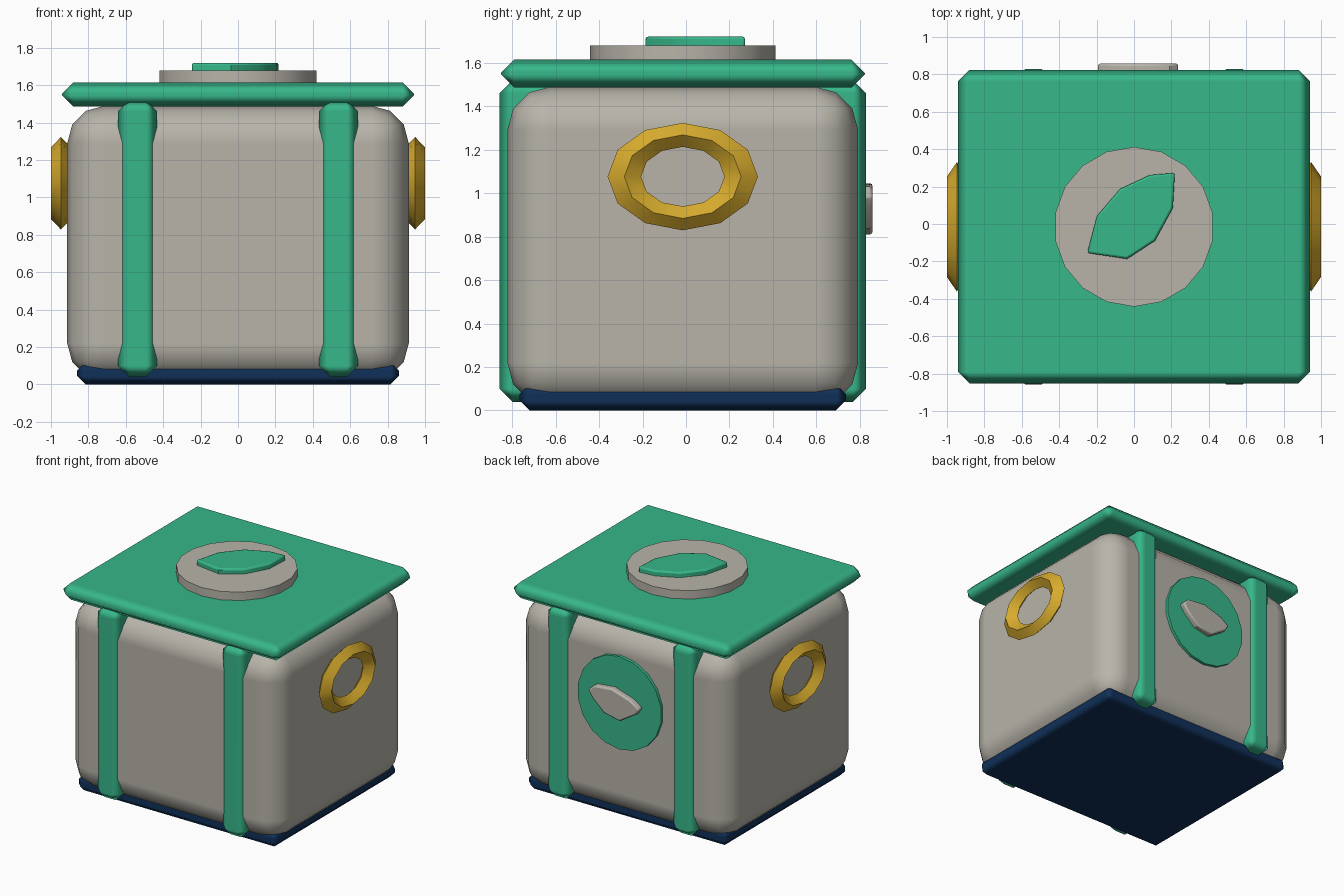
import bpy, bmesh, math
from mathutils import Matrix, Vector

if "Cube" in bpy.data.objects:
    bpy.data.objects.remove(bpy.data.objects["Cube"])


def material(name, rgb):
    m = bpy.data.materials.new(name)
    m.diffuse_color = (*rgb, 1)
    m.use_nodes = True
    m.node_tree.nodes["Principled BSDF"].inputs["Base Color"].default_value = m.diffuse_color
    return m


GREEN = material("jade green", (0.038, 0.474, 0.254))
STONE = material("warm grey", (0.479, 0.456, 0.402))
GOLD = material("gold", (0.68, 0.41, 0.027))
NAVY = material("navy", (0.005, 0.03, 0.1))


def finish(name, bm, mat):
    bmesh.ops.recalc_face_normals(bm, faces=bm.faces)
    me = bpy.data.meshes.new(name)
    bm.to_mesh(me)
    bm.free()
    me.materials.append(mat)
    ob = bpy.data.objects.new(name, me)
    bpy.context.collection.objects.link(ob)
    return ob


def smooth_by_angle(ob, deg):
    bpy.ops.object.select_all(action='DESELECT')
    ob.select_set(True)
    bpy.context.view_layer.objects.active = ob
    bpy.ops.object.shade_smooth_by_angle(angle=math.radians(deg))


def bevel_box(name, lo, hi, width, segments, mat):
    lo, hi = Vector(lo), Vector(hi)
    bm = bmesh.new()
    bmesh.ops.create_cube(bm, size=1, matrix=Matrix.Translation((lo + hi) / 2)
                          @ Matrix.Diagonal((*(hi - lo), 1)))
    ob = finish(name, bm, mat)
    for p in ob.data.polygons:
        p.use_smooth = True
    mod = ob.modifiers.new("bevel", 'BEVEL')
    mod.width, mod.segments = width, segments
    mod.harden_normals = True
    return ob


def plate(name, points, depth, matrix, mat, bevel=0.0):
    # flat outline pulled up along local z
    bm = bmesh.new()
    face = bm.faces.new([bm.verts.new((x, y, 0)) for x, y in points])
    ext = bmesh.ops.extrude_face_region(bm, geom=[face])
    verts = [g for g in ext["geom"] if isinstance(g, bmesh.types.BMVert)]
    bmesh.ops.translate(bm, verts=verts, vec=(0, 0, depth))
    bmesh.ops.transform(bm, matrix=matrix, verts=bm.verts)
    ob = finish(name, bm, mat)
    if bevel:
        mod = ob.modifiers.new("bevel", 'BEVEL')
        mod.width, mod.segments = bevel, 2
        mod.limit_method = 'ANGLE'
        mod.angle_limit = math.radians(60)
    smooth_by_angle(ob, 30)
    return ob


def circle(r, n):
    return [(r * math.sin(i * math.tau / n), r * math.cos(i * math.tau / n)) for i in range(n)]


CY = -0.015

# main box, base and lid
bevel_box("body", (-0.913, -0.822, 0.02), (0.913, 0.792, 1.49), 0.2, 3, STONE)
bevel_box("base", (-0.86, -0.765, 0), (0.86, 0.735, 0.12), 0.045, 1, NAVY)
bevel_box("lid", (-0.942, -0.852, 1.485), (0.942, 0.823, 1.615), 0.062, 1, GREEN)

# straps pass through the body and show on front and back
for side, x in (("left", -0.537), ("right", 0.537)):
    bevel_box(side + "_strap", (x - 0.105, -0.858, 0.04), (x + 0.105, 0.828, 1.52), 0.06, 1, GREEN)

# oval ring handles: a diamond section swept round 12 steps
for side, s in (("left", -1), ("right", 1)):
    bm = bmesh.new()
    rings = []
    for i in range(12):
        a = i * math.tau / 12
        ring = []
        for j in range(4):
            b = j * math.tau / 4
            r = 0.192 + 0.055 * math.cos(b)
            ring.append(bm.verts.new((s * (0.947 + 0.053 * math.sin(b)),
                                      CY + 1.4 * r * math.cos(a), 1.076 + r * math.sin(a))))
        rings.append(ring)
    for i in range(12):
        p, q = rings[i], rings[(i + 1) % 12]
        for j in range(4):
            k = (j + 1) % 4
            bm.faces.new((p[j], q[j], q[k], p[k]))
    smooth_by_angle(finish(side + "_ring_handle", bm, GOLD), 30)

# round badge with leaf on the lid
plate("lid_disc", circle(0.427, 18), 0.09, Matrix.Translation((0, CY, 1.59)), STONE)
top_leaf = [(-0.25, -0.155), (-0.198, 0.043), (-0.075, 0.187), (0.085, 0.262),
            (0.218, 0.273), (0.208, 0.086), (0.112, -0.09), (-0.037, -0.187)]
plate("lid_leaf", top_leaf, 0.06, Matrix.Translation((0, 0, 1.66)), GREEN, 0.012)

# round badge with leaf on the back (local x,y,z -> x,z,y)
to_back = Matrix(((1, 0, 0, 0), (0, 0, 1, 0), (0, 1, 0, 0), (0, 0, 0, 1)))
plate("back_disc", circle(0.36, 18), 0.05, Matrix.Translation((0, 0.765, 0.93)) @ to_back, GREEN)
back_leaf = [(0.24, 0.985), (0.189, 1.03), (0.038, 1.045), (-0.12, 0.996),
             (-0.197, 0.943), (-0.164, 0.894), (-0.03, 0.81), (0.105, 0.838), (0.205, 0.93)]
plate("back_leaf", back_leaf, 0.058, Matrix.Translation((0, 0.8, 0)) @ to_back, STONE, 0.012)
